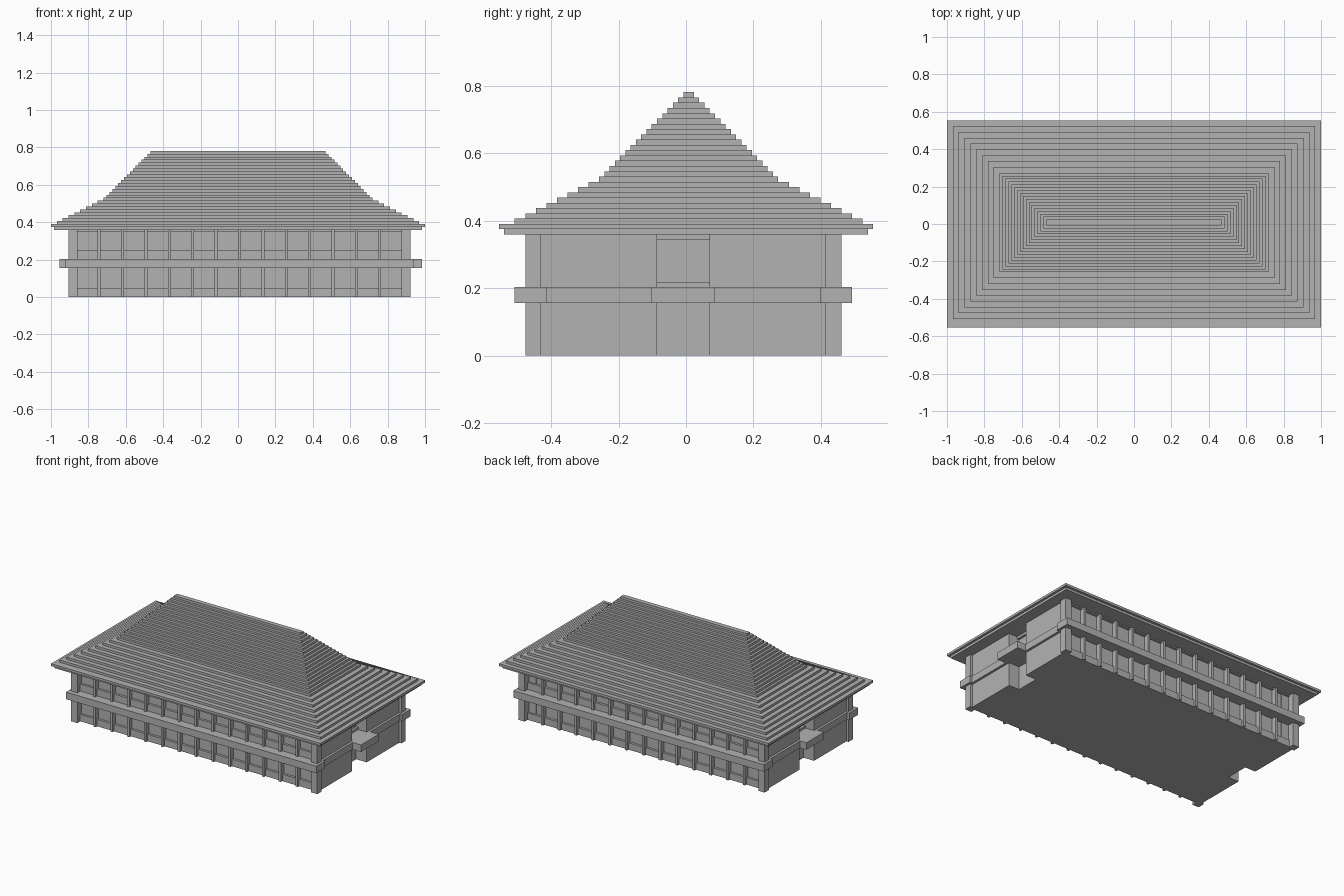
import bpy, bmesh
from mathutils import Matrix, Vector

if "Cube" in bpy.data.objects:
    bpy.data.objects.remove(bpy.data.objects["Cube"], do_unlink=True)

U = 1 / 64                    # block size of the model
CX, CY = 0.5, -0.5            # centre of the walls, in blocks
EAVE = 23                     # wall height, in blocks

stone = bpy.data.materials.new("plain grey")
stone.use_nodes = True
GREY = (0.45, 0.45, 0.45, 1)
stone.diffuse_color = GREY
stone.node_tree.nodes["Principled BSDF"].inputs["Base Color"].default_value = GREY


def build(name, boxes):
    """One object from boxes given as x, y and z ranges in blocks."""
    bm = bmesh.new()
    for ranges in boxes:
        low = Vector([r[0] for r in ranges]) * U
        high = Vector([r[1] for r in ranges]) * U
        place = Matrix.Translation((low + high) / 2) @ Matrix.Diagonal((*(high - low), 1))
        bmesh.ops.create_cube(bm, size=1, matrix=place)
    mesh = bpy.data.meshes.new(name)
    bm.to_mesh(mesh)
    bm.free()
    mesh.materials.append(stone)
    obj = bpy.data.objects.new(name, mesh)
    bpy.context.scene.collection.objects.link(obj)
    return obj


def span(centre, half):
    return (centre - half, centre + half)


def side(centre, sign, inner, outer):
    """Range on one side of a centre line."""
    return tuple(sorted((centre + sign * inner, centre + sign * outer)))


full = (0, EAVE)
belt = (10, 13)
ends = (-1, 1)

# Wall core, with a wing on each side of the end recesses
build("wall_core", [(span(CX, 52.5), span(CY, 27), full)])
build("end_wings", [(side(CX, sx, 52, 57.5), side(CY, sy, 5, 27.2), full)
                    for sx in ends for sy in ends])

# Corner pillars
build("corner_pillars", [(side(CX, sx, 55.5, 58.5), side(CY, sy, 27, 30), full)
                         for sx in ends for sy in ends])

# Window sills and mullions along both long walls
build("window_sills", [(span(CX, 55.5), side(CY, sy, 26.5, 28), z)
                       for sy in ends for z in ((0, 3), (13, 16))])
build("window_heads", [(span(CX, 55.5), side(CY, sy, 26.5, 28), (22.5, EAVE))
                       for sy in ends])
build("mullions", [(span(CX + 8 * i, 0.5), side(CY, sy, 26.5, 29), full)
                   for i in range(-6, 7) for sy in ends])

# Belt between the storeys
build("long_belts", [(span(CX, 59.5), side(CY, sy, 26, 32), belt) for sy in ends])
build("end_belt", [(span(CX, 58.5), span(CY, 26.5), belt)])

# Balconies and door frames in the end recesses
build("left_balcony", [((50, 63), span(CY, 6), belt)])
build("right_balcony", [((-61, -50), span(CY, 6), belt)])
build("recess_frames", [(side(CX, sx, 52, 53.5), span(CY, 5), z)
                        for sx in ends for z in ((13, 14), (22, EAVE))])

# Eaves
build("soffit", [(span(0, 63), span(0, 34.5), (EAVE, EAVE + 1))])
build("eave_slab", [(span(0, 64), span(0, 35.5), (EAVE + 1, EAVE + 2))])

# Stepped hip roof: shallow courses below, steep courses above
courses = []
inset = 0
for i in range(25):
    z = EAVE + 2 + i
    courses.append((span(0, 62 - inset), span(0.5, 33 - inset), (z, z + 1)))
    inset += 2 if i < 8 else 1
build("roof_courses", courses)
